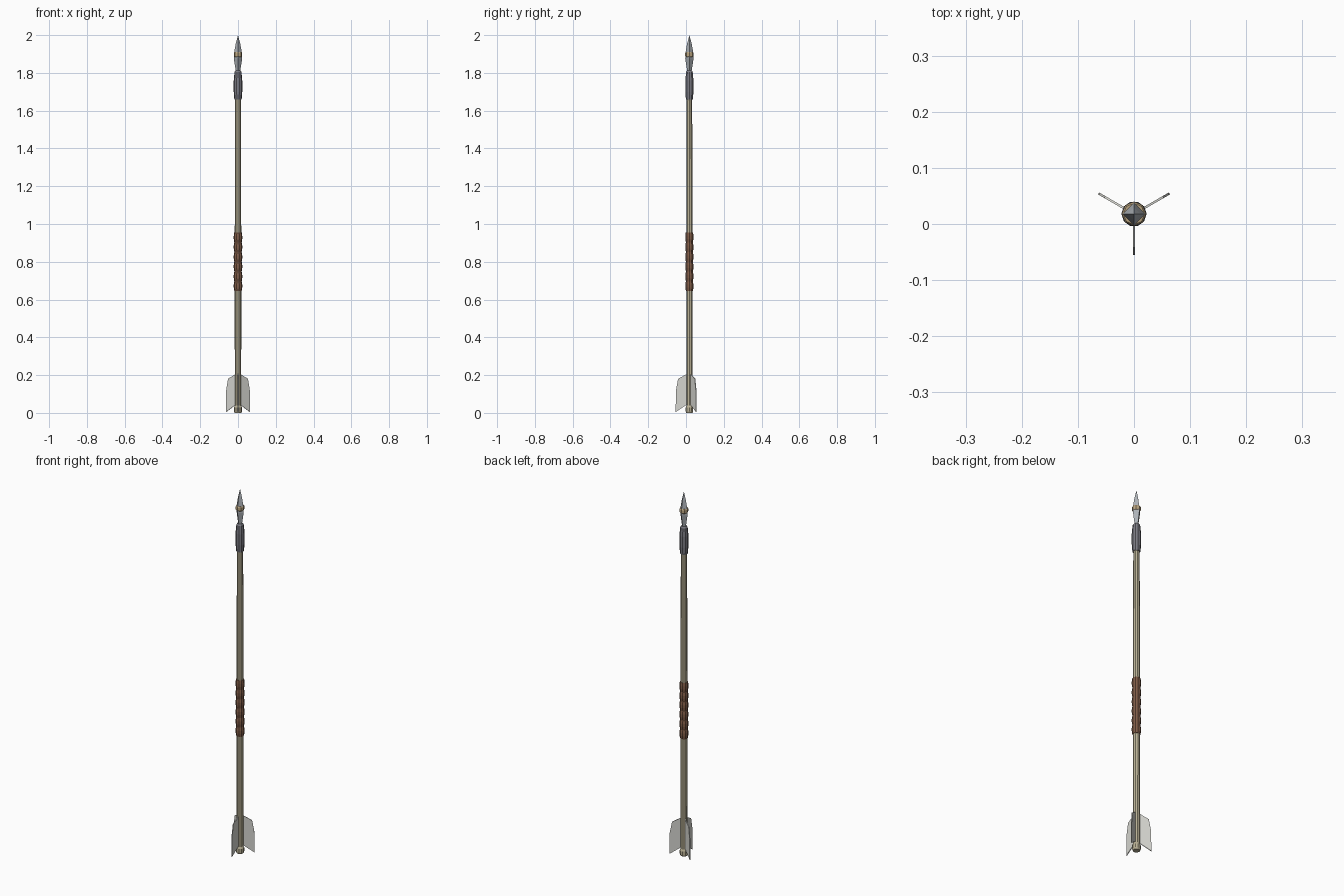
import bpy, bmesh, math
from mathutils import Vector

if "Cube" in bpy.data.objects:
    bpy.data.objects.remove(bpy.data.objects["Cube"])

CY = 0.018  # the shaft axis sits slightly behind centre because of the three fins


def material(name, rgb):
    m = bpy.data.materials.new(name)
    m.diffuse_color = (*rgb, 1)
    m.use_nodes = True
    m.node_tree.nodes["Principled BSDF"].inputs["Base Color"].default_value = m.diffuse_color
    return m


wood = material("wood", (0.50, 0.45, 0.31))
leather = material("leather", (0.22, 0.11, 0.065))
iron = material("iron", (0.20, 0.20, 0.23))
steel = material("steel", (0.42, 0.45, 0.48))
cord = material("cord", (0.50, 0.38, 0.22))
feather = material("feather", (0.66, 0.66, 0.62))


def finish(bm, name, mat):
    bmesh.ops.recalc_face_normals(bm, faces=bm.faces)
    me = bpy.data.meshes.new(name)
    bm.to_mesh(me)
    bm.free()
    ob = bpy.data.objects.new(name, me)
    ob.location.y = CY
    me.materials.append(mat)
    bpy.context.collection.objects.link(ob)
    return ob


def lathe(name, profile, sides, mat, turn=0.0):
    """Stack of rings (radius, z); radius 0 makes a point."""
    bm = bmesh.new()
    rings = []
    for r, z in profile:
        n = sides if r > 0 else 1
        rings.append([bm.verts.new((r * math.cos(turn + math.tau * i / sides),
                                    r * math.sin(turn + math.tau * i / sides), z))
                      for i in range(n)])
    for a, b in zip(rings, rings[1:]):
        for i in range(sides):
            j = (i + 1) % sides
            if len(b) == 1:
                bm.faces.new((a[i], a[j], b[0]))
            else:
                bm.faces.new((a[i], a[j], b[j], b[i]))
    for ring in (rings[0], rings[-1]):
        if len(ring) > 1:
            bm.faces.new(ring)
    return finish(bm, name, mat)


# Wooden shaft with slight taper, and the butt ring
lathe("shaft", [(0.017, 0.01), (0.0175, 0.8), (0.0165, 1.45), (0.0145, 1.70)], 10, wood)
lathe("butt_cap", [(0.018, 0), (0.021, 0.008), (0.021, 0.028), (0.017, 0.038)], 10, wood)

# Leather grip with wrapped ridges
wraps, z0, z1 = 6, 0.645, 0.955
step = (z1 - z0) / wraps
grip = []
for i in range(wraps):
    z = z0 + i * step
    grip += [(0.0195, z), (0.0225, z + step * 0.35), (0.0225, z + step * 0.65)]
grip.append((0.0205, z1))
lathe("grip", grip, 10, leather)

# Iron socket
lathe("socket", [(0.0195, 1.66), (0.0225, 1.70), (0.0225, 1.76), (0.0185, 1.805),
                 (0.014, 1.812)], 10, iron)

# Four-sided spearhead and the binding around its widest part
lathe("spearhead", [(0.010, 1.80), (0.022, 1.875), (0.021, 1.905), (0.012, 1.955),
                    (0, 2.0)], 4, steel)
lathe("binding", [(0.019, 1.885), (0.022, 1.89), (0.022, 1.905), (0.019, 1.91)], 8, cord)

# Three swept tail fins
outline = [(0.012, 0.045), (0.073, 0.004), (0.071, 0.12), (0.060, 0.180), (0.012, 0.207)]
for k in range(3):
    a = math.radians(-90 + 120 * k)
    out = Vector((math.cos(a), math.sin(a), 0))
    side = Vector((-out.y, out.x, 0)) * 0.002
    bm = bmesh.new()
    face = bm.faces.new([bm.verts.new(out * r + Vector((0, 0, z)) - side) for r, z in outline])
    new = bmesh.ops.extrude_face_region(bm, geom=[face])["geom"]
    bmesh.ops.translate(bm, vec=side * 2,
                        verts=[v for v in new if isinstance(v, bmesh.types.BMVert)])
    finish(bm, f"tail_fin_{k + 1}", feather)
